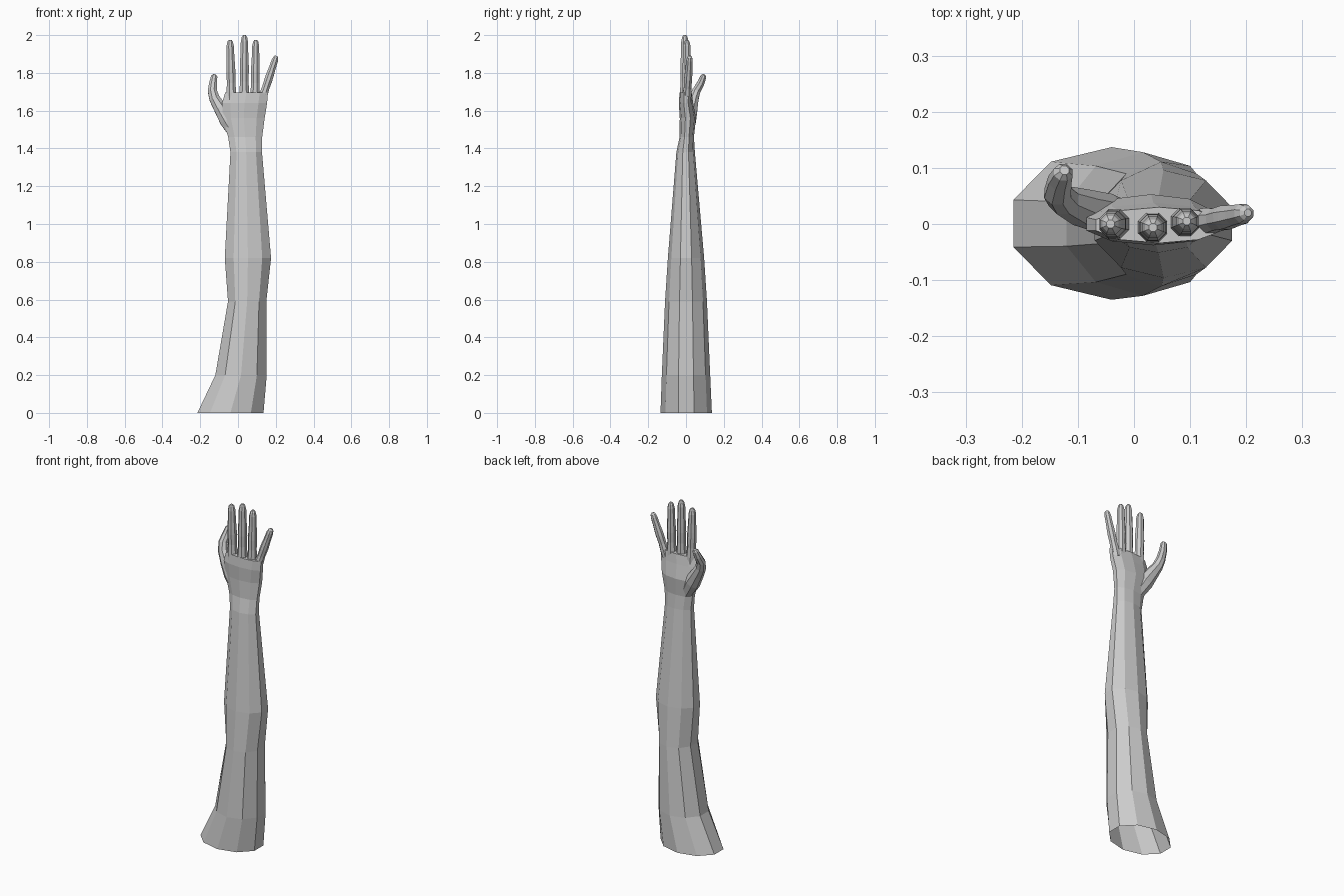
import bpy, bmesh, math
from mathutils import Vector

if "Cube" in bpy.data.objects:
    bpy.data.objects.remove(bpy.data.objects["Cube"])

Z = Vector((0, 0, 1))


def loft(name, rings, sides, phase=0.0, follow=False):
    """Closed tube through rings (x, y, z, half width, half depth)."""
    bm = bmesh.new()
    centres = [Vector(r[:3]) for r in rings]
    loops = []
    for i, (x, y, z, rx, ry) in enumerate(rings):
        d = centres[min(i + 1, len(rings) - 1)] - centres[max(i - 1, 0)]
        q = Z.rotation_difference(d.normalized())
        loop = []
        for k in range(sides):
            a = phase + 2 * math.pi * k / sides
            p = Vector((rx * math.cos(a), ry * math.sin(a), 0))
            if follow:
                p = q @ p
            loop.append(bm.verts.new(centres[i] + p))
        loops.append(loop)
    for a, b in zip(loops, loops[1:]):
        for k in range(sides):
            j = (k + 1) % sides
            bm.faces.new((a[k], a[j], b[j], b[k]))
    bm.faces.new(list(reversed(loops[0])))
    bm.faces.new(loops[-1])
    bmesh.ops.recalc_face_normals(bm, faces=bm.faces)
    me = bpy.data.meshes.new(name)
    bm.to_mesh(me)
    bm.free()
    ob = bpy.data.objects.new(name, me)
    bpy.context.collection.objects.link(ob)
    return ob


# Arm and palm: left x, right x, centre y, half depth at each height
profile = [
    (0.00, -0.215, 0.135, 0.001, 0.136),
    (0.20, -0.120, 0.152, 0.000, 0.128),
    (0.59, -0.053, 0.150, 0.000, 0.111),
    (0.82, -0.070, 0.175, 0.000, 0.096),
    (1.38, -0.040, 0.127, -0.002, 0.049),
    (1.46, -0.052, 0.128, 0.004, 0.038),
    (1.56, -0.080, 0.141, 0.010, 0.043),
    (1.64, -0.085, 0.154, 0.000, 0.038),
    (1.695, -0.068, 0.158, -0.002, 0.032),
]
c = math.cos(math.radians(18))
arm = loft("arm", [((l + r) / 2, y, z, (r - l) / 2 / c, d)
                   for z, l, r, y, d in profile], 10, math.radians(18))

# Fingers: start, end, radius
steps = [(0, 1.1), (0.14, 1.08), (0.3, 0.93), (0.48, 1.0), (0.58, 0.96),
         (0.72, 0.86), (0.9, 0.8), (0.97, 0.6), (1, 0.3)]
fingers = [
    ("index_finger", (-0.034, 0.0, 1.65), (-0.042, 0.0, 1.975), 0.026),
    ("middle_finger", (0.033, -0.006, 1.65), (0.034, -0.006, 2.0), 0.026),
    ("ring_finger", (0.090, 0.003, 1.65), (0.094, 0.005, 1.975), 0.025),
    ("little_finger", (0.123, 0.003, 1.65), (0.203, 0.02, 1.89), 0.023),
]
parts = []
for name, a, b, r in fingers:
    a, b = Vector(a), Vector(b)
    parts.append(loft(name, [(*a.lerp(b, t), r * f, r * f) for t, f in steps],
                      8, math.pi / 8, True))

# Thumb with its fleshy base
parts.append(loft("thumb", [
    (-0.010, 0.010, 1.47, 0.035, 0.026),
    (-0.055, 0.020, 1.55, 0.046, 0.036),
    (-0.095, 0.030, 1.615, 0.037, 0.034),
    (-0.125, 0.042, 1.665, 0.030, 0.027),
    (-0.136, 0.055, 1.705, 0.026, 0.024),
    (-0.132, 0.078, 1.745, 0.022, 0.021),
    (-0.126, 0.092, 1.780, 0.018, 0.017),
    (-0.124, 0.096, 1.790, 0.009, 0.009)], 8, math.pi / 8, True))

# Merge fingers and thumb into one skin
bpy.context.view_layer.objects.active = arm
for p in parts:
    m = arm.modifiers.new("join_" + p.name, 'BOOLEAN')
    m.operation = 'UNION'
    m.solver = 'EXACT'
    m.object = p
    bpy.ops.object.modifier_apply(modifier=m.name)
for p in parts:
    bpy.data.objects.remove(p, do_unlink=True)

# Open shoulder end
bm = bmesh.new()
bm.from_mesh(arm.data)
low = [f for f in bm.faces if all(v.co.z < 0.001 for v in f.verts)]
bmesh.ops.delete(bm, geom=low, context='FACES_ONLY')
bm.to_mesh(arm.data)
bm.free()
arm.name = "arm_with_hand"
